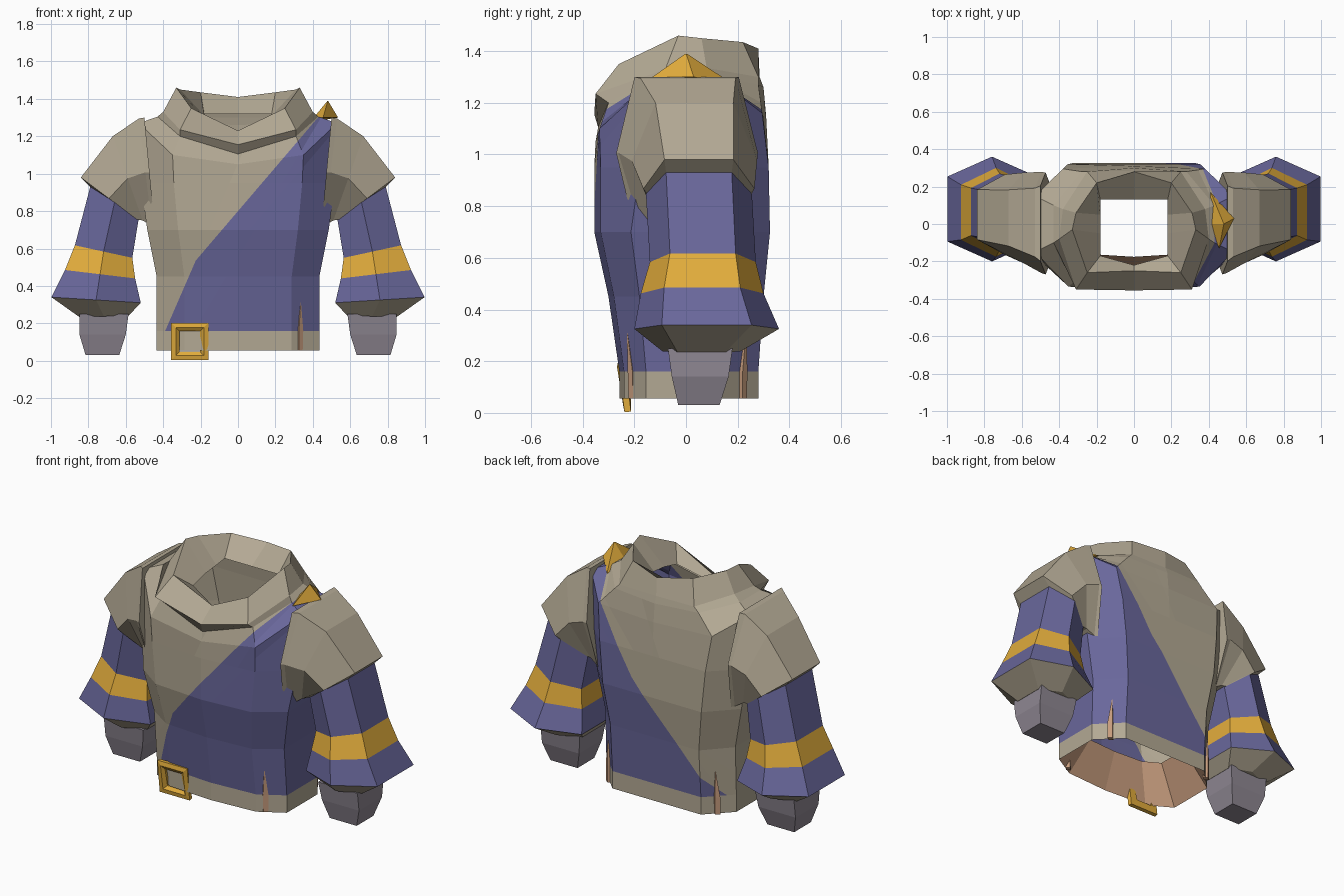
import bpy, bmesh
from mathutils import Vector

if "Cube" in bpy.data.objects:
    bpy.data.objects.remove(bpy.data.objects["Cube"])


def material(name, rgb):
    m = bpy.data.materials.new(name)
    m.diffuse_color = (*rgb, 1)
    m.use_nodes = True
    m.node_tree.nodes["Principled BSDF"].inputs["Base Color"].default_value = m.diffuse_color
    return m


BEIGE = material("beige cloth", (0.45, 0.395, 0.295))
BLUE = material("blue cloth", (0.142, 0.137, 0.33))
GOLD = material("gold metal", (0.76, 0.415, 0.045))
GREY = material("grey glove", (0.275, 0.245, 0.29))
SKIN = material("tan lining", (0.58, 0.34, 0.21))


def loft(name, rings, mats, seg=None, cap_start=False, cap_end=False, loop=False, paint=None):
    """Skin closed rings; seg gives a material slot per span, paint edits the bmesh."""
    bm = bmesh.new()
    vs = [[bm.verts.new(p) for p in r] for r in rings]
    spans = list(zip(vs, vs[1:])) + ([(vs[-1], vs[0])] if loop else [])
    for k, (a, b) in enumerate(spans):
        n = len(a)
        for i in range(n):
            j = (i + 1) % n
            f = bm.faces.new((a[i], a[j], b[j], b[i]))
            f.material_index = seg[k] if seg else 0
    if cap_start:
        bm.faces.new(vs[0]).material_index = seg[0] if seg else 0
    if cap_end:
        bm.faces.new(vs[-1]).material_index = seg[-1] if seg else 0
    bmesh.ops.recalc_face_normals(bm, faces=bm.faces)
    if paint:
        paint(bm)
    me = bpy.data.meshes.new(name)
    bm.to_mesh(me)
    bm.free()
    for m in mats:
        me.materials.append(m)
    ob = bpy.data.objects.new(name, me)
    bpy.context.collection.objects.link(ob)
    return ob


def mirrored(half):
    """Half ring from front centre to back centre -> full ring."""
    return half + [(-x, y, z) for x, y, z in half[-2:0:-1]]


def body_ring(z, w, yf, yb, s=1.0, side=.6):
    w, yf, yb = w * s, yf * s, yb * s
    return mirrored([(0, yf, z), (0.66 * w, yf * 0.93, z), (w, yf * side, z),
                     (w, yb * 0.5, z), (0.68 * w, yb, z), (0, yb, z)])


def limb_ring(side, xo, zo, xi, zi, y0, y1, k=.62):
    """Six-sided ring between an outer and an inner point."""
    c, d = (y0 + y1) / 2, (y1 - y0) / 2
    xm, zm = (xo + xi) / 2, (zo + zi) / 2
    pts = [(xo, c - k * d, zo), (xo, c + k * d, zo), (xm, c + d, zm),
           (xi, c + k * d, zi), (xi, c - k * d, zi), (xm, c - d, zm)]
    return [(side * x, y, z) for x, y, z in pts]


# Torso with the diagonal blue wrap cut into the faces: (height at x=0, slope)
FRONT = ((0.80, 1.17), (1.055, 2.3))
BACK = ((0.555, 1.68), (0.626, 1.17))


def paint_wrap(bm):
    planes = [((0, 0, 0), (0, 1, 0))]
    planes += [((0, 0, h), (-m, 0, 1)) for h, m in FRONT + BACK]
    for co, no in planes:
        geom = bm.verts[:] + bm.edges[:] + bm.faces[:]
        bmesh.ops.bisect_plane(bm, geom=geom, plane_co=co,
                               plane_no=Vector(no).normalized())
    for f in bm.faces:
        c = f.calc_center_median()
        if c.y < 0:
            top = min(h + m * c.x for h, m in FRONT)
        else:
            top = max(h + m * c.x for h, m in BACK)
        f.material_index = int(0.16 < c.z < top)


torso = [body_ring(.055, .435, -.258, .28), body_ring(.16, .435, -.258, .28),
         body_ring(.45, .435, -.30, .30), body_ring(.70, .485, -.355, .325),
         body_ring(.95, .52, -.355, .32, side=.5),
         mirrored([(0, -.35, 1.05), (.35, -.335, 1.10), (.53, -.15, 1.27),
                   (.53, .15, 1.27), (.38, .295, 1.16), (0, .31, 1.15)]),
         mirrored([(0, -.34, 1.105), (.31, -.30, 1.2), (.43, -.1, 1.305),
                   (.43, .1, 1.305), (.28, .28, 1.27), (0, .3, 1.26)])]
loft("torso", torso, [BEIGE, BLUE], paint=paint_wrap)

# Cowl collar
collar = [torso[-1],
          mirrored([(0, -.355, 1.155), (.31, -.35, 1.235), (.40, -.08, 1.33),
                    (.38, .08, 1.335), (.25, .28, 1.30), (0, .285, 1.30)]),
          mirrored([(0, -.25, 1.23), (.25, -.26, 1.35), (.33, -.03, 1.46),
                    (.31, .06, 1.45), (.2, .22, 1.435), (0, .28, 1.41)]),
          mirrored([(0, -.22, 1.2), (.18, -.17, 1.27), (.18, -.05, 1.3),
                    (.18, .05, 1.31), (.18, .13, 1.32), (0, .13, 1.32)])]
loft("collar", collar, [BEIGE])

# Tan lining inside the hem
loft("hem_lining", [body_ring(.055, .435, -.258, .28),
                    body_ring(.28, .435, -.258, .28, .68)], [SKIN])

# Shoulder caps, sleeves and gloves on both sides
for s, tag in ((1, "right"), (-1, "left")):
    arm = [(.50, 1.30, .445, .71, -.27, .275, .74),
           (.53, 1.295, .46, .72, -.262, .278, .68),
           (.67, 1.20, .51, .75, -.21, .275),
           (.84, .98, .54, .755, -.165, .265),
           (.79, .93, .53, .765, -.155, .255),
           (.872, .617, .565, .55, -.14, .27),
           (.925, .485, .55, .44, -.175, .30),
           (.998, .34, .52, .31, -.20, .36),
           (.85, .235, .585, .24, -.09, .21)]
    loft(tag + "_sleeve", [limb_ring(s, *r) for r in arm], [BEIGE, BLUE, GOLD],
         seg=[0, 0, 0, 0, 1, 2, 1, 0], cap_start=True, cap_end=True)
    hand = [(.25, .585, .848, -.07, .18), (.14, .60, .848, -.055, .165),
            (.03, .635, .815, -.03, .13)]
    loft(tag + "_glove", [[(s * a, c, z), (s * b, c, z), (s * b, d, z), (s * a, d, z)]
                          for z, a, b, c, d in hand], [GREY],
         cap_start=True, cap_end=True)

# Tan slits at the hem
for name, x, y, dx, dy in (("front_slit", .325, -.205, .01, -.022),
                           ("back_right_slit", .36, .218, 0, .014),
                           ("back_left_slit", -.36, .218, 0, .014)):
    def slit_ring(r, z, t):
        return [(x + dx * t + a * r, y + dy * t + b * r, z)
                for a, b in ((-1, 0), (0, -.8), (1, 0), (0, .8))]
    loft(name, [slit_ring(.022, .056, 0), slit_ring(.023, .16, .1), slit_ring(.002, .31, 1)],
         [SKIN], cap_start=True, cap_end=True)

# Gold shoulder clasp
clasp = [(.41, .17, 1.28), (.405, .0, 1.30), (.455, -.13, 1.30), (.535, .03, 1.30)]
peak = [(.48 + (x - .47) * .04, y * .04, 1.388) for x, y, z in clasp]
loft("shoulder_clasp", [clasp, peak], [GOLD], cap_start=True, cap_end=True)


# Gold belt buckle: bevelled square frame, leaning slightly
def square(h, y):
    return [(-.257 + a * h, y + .012 * -b, .103 + b * h)
            for a, b in ((-1, -1), (1, -1), (1, 1), (-1, 1))]


loft("belt_buckle", [square(.098, -.225), square(.1, -.25), square(.075, -.255),
                     square(.055, -.24), square(.055, -.225)], [GOLD], loop=True)
